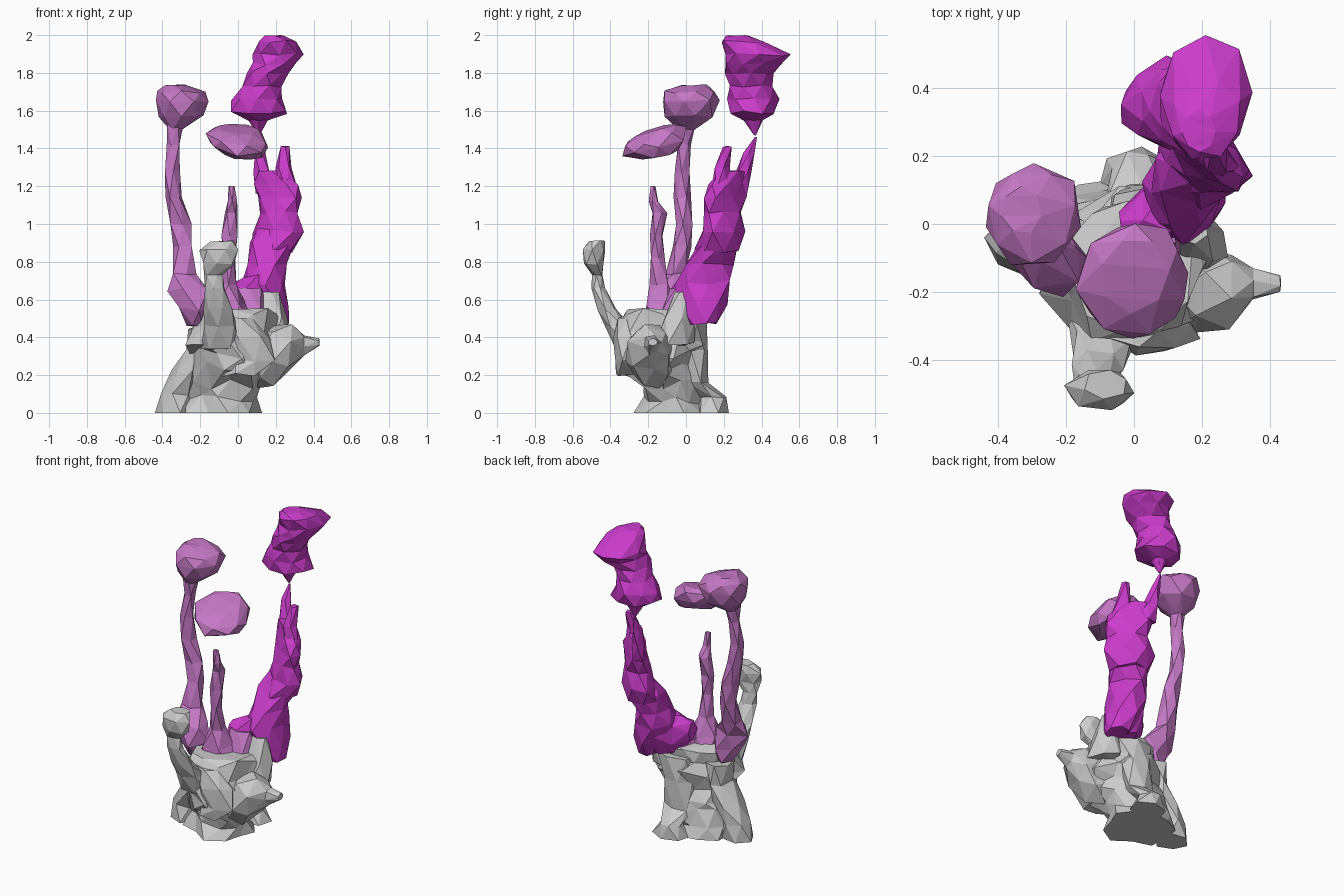
import bpy, bmesh, math, random

random.seed(11)


def colour(name, rgb):
    m = bpy.data.materials.new(name)
    m.diffuse_color = (*rgb, 1)
    return m


DEEP = colour("deep_purple", (0.6, 0.045, 0.6))
PALE = colour("pale_purple", (0.56, 0.19, 0.56))


def tube(name, rings, sides=6, mat=None, jitter=0.12, tilt=(0, 0), sideways=False, turn=0):
    """Craggy low-poly skin through rings (x, y, z, radius a, radius b), triangles staggered.
    Rings lie flat (turned by an angle about z), or stand across x when sideways."""
    bm = bmesh.new()
    loops = []
    phase = random.random()
    ct, st = math.cos(turn), math.sin(turn)
    for r, (x, y, z, a, b) in enumerate(rings):
        loop = []
        for i in range(sides):
            t = 2 * math.pi * (i + phase + 0.5 * (r % 2)) / sides
            k = 1 + random.uniform(-jitter, jitter)
            u, v = a * k * math.cos(t), b * k * math.sin(t)
            u, v = u * ct - v * st, u * st + v * ct
            w = random.uniform(-1, 1) * jitter * min(a, b)
            if sideways:
                p = (x + w, y + u, z + v)
            else:
                p = (x + u, y + v, z + w + u * tilt[0] + v * tilt[1])
            if z < 0.005:
                p = (p[0], p[1], 0)
            loop.append(bm.verts.new((p[0], p[1], min(2, max(0, p[2])))))
        loops.append(loop)
    for r in range(len(loops) - 1):
        lo, hi = loops[r], loops[r + 1]
        for i in range(sides):
            j = (i + 1) % sides
            if r % 2 == 0:
                bm.faces.new((lo[i], lo[j], hi[i]))
                bm.faces.new((lo[j], hi[j], hi[i]))
            else:
                bm.faces.new((lo[i], lo[j], hi[j]))
                bm.faces.new((lo[i], hi[j], hi[i]))
    bm.faces.new(loops[0][::-1])
    bm.faces.new(loops[-1])
    bmesh.ops.triangulate(bm, faces=[f for f in bm.faces if len(f.verts) > 3])
    bmesh.ops.recalc_face_normals(bm, faces=bm.faces)
    me = bpy.data.meshes.new(name)
    bm.to_mesh(me)
    bm.free()
    ob = bpy.data.objects.new(name, me)
    bpy.context.collection.objects.link(ob)
    if mat:
        me.materials.append(mat)
    return ob


# Grey rock: core, spreading feet, side spur and ledges
tube("rock_core", [
    (-0.08, -0.06, 0, .21, .19), (-0.07, -0.05, .07, .20, .15),
    (-0.06, -0.07, .15, .20, .17), (-0.03, -0.12, .24, .22, .21),
    (-0.01, -0.13, .31, .23, .22), (-0.01, -0.14, .38, .24, .22),
    (-0.01, -0.13, .46, .23, .21), (0.0, -0.12, .53, .18, .18)], 11, jitter=.17)
tube("rock_left_foot", [
    (-0.34, -0.06, 0, .10, .09), (-0.33, -0.06, .10, .09, .09),
    (-0.27, -0.06, .22, .09, .11), (-0.21, -0.06, .33, .06, .10),
    (-0.20, -0.07, .45, .07, .10)], 6, jitter=.14)
tube("rock_back_foot", [
    (0.0, 0.14, 0, .12, .09), (0.0, 0.15, .08, .07, .075),
    (0.0, 0.05, .16, .10, .075), (0.02, 0.04, .33, .10, .075),
    (0.04, 0.03, .47, .12, .08)], 6, jitter=.12)
tube("rock_side_spur", [
    (0.10, -0.17, .28, .14, .14), (0.20, -0.18, .31, .13, .16),
    (0.28, -0.19, .34, .11, .12), (0.35, -0.18, .36, .045, .05),
    (0.43, -0.175, .375, .025, .02)], 6, jitter=.15, sideways=True)
tube("rock_shoulder", [
    (0.17, -0.06, .36, .10, .11), (0.17, -0.04, .50, .10, .10),
    (0.17, -0.02, .64, .05, .04)], 6, jitter=.15)
tube("rock_front_ledge", [
    (0.02, -0.29, .20, .09, .08), (0.07, -0.31, .28, .12, .07),
    (0.05, -0.31, .40, .11, .07), (0.0, -0.29, .51, .09, .07)], 6, jitter=.17)

# Grey finger curling up at the front
tube("rock_finger", [
    (-0.08, -0.28, .34, .11, .10), (-0.09, -0.36, .46, .095, .07),
    (-0.11, -0.42, .55, .075, .05), (-0.12, -0.465, .66, .055, .035),
    (-0.13, -0.47, .73, .05, .03), (-0.10, -0.49, .79, .085, .055),
    (-0.10, -0.485, .86, .10, .065), (-0.08, -0.47, .91, .065, .045)], 6, jitter=.08)

# Pale crust, the left stalk with its cap, and the middle stalk with its floating cap
tube("left_stalk", [
    (-0.22, -0.10, .46, .05, .07), (-0.23, -0.11, .55, .10, .10),
    (-0.25, -0.11, .65, .11, .085), (-0.285, -0.06, .74, .065, .055),
    (-0.29, -0.02, .88, .052, .05), (-0.305, -0.01, 1.0, .057, .045),
    (-0.34, -0.02, 1.14, .048, .045), (-0.35, -0.02, 1.28, .042, .045),
    (-0.34, -0.01, 1.42, .035, .04), (-0.33, 0, 1.55, .05, .055)],
    5, PALE, .14)
tube("left_cap", [
    (-0.33, 0.0, 1.50, .035, .045), (-0.30, 0.02, 1.57, .12, .13),
    (-0.295, 0.025, 1.65, .145, .155), (-0.30, 0.025, 1.70, .13, .135),
    (-0.33, 0.04, 1.735, .06, .07)], 7, PALE, .06)
tube("middle_stalk", [
    (-0.05, -0.12, .46, .13, .11), (-0.05, -0.13, .57, .09, .09),
    (-0.05, -0.14, .68, .045, .05), (-0.045, -0.155, .82, .035, .04),
    (-0.045, -0.155, .94, .05, .035), (-0.035, -0.14, 1.06, .038, .045),
    (-0.03, -0.17, 1.12, .026, .025), (-0.035, -0.175, 1.20, .018, .014)],
    5, PALE, .12)
tube("middle_cap", [
    (0.03, -0.14, 1.365, .10, .10), (0.01, -0.165, 1.415, .16, .165),
    (-0.01, -0.17, 1.46, .165, .17), (0.0, -0.15, 1.505, .10, .11)],
    7, PALE, .07, tilt=(-.1, .28))
tube("crust_bridge", [
    (0.06, -0.06, .46, .12, .10), (0.05, -0.05, .55, .10, .09),
    (0.05, -0.03, .66, .07, .06)], 6, PALE, .15)

# Deep purple trunk: low lobe, round foot, then a flattened diagonal blade that forks
tube("trunk_lobe", [
    (-0.04, -0.01, .63, .05, .06), (0.03, 0.02, .61, .10, .12),
    (0.10, 0.06, .61, .13, .14), (0.18, 0.09, .61, .10, .12)],
    6, DEEP, .12, sideways=True)
tube("trunk_foot", [
    (0.20, 0.09, .47, .07, .08), (0.16, 0.09, .57, .11, .12),
    (0.145, 0.09, .69, .12, .14), (0.15, 0.12, .79, .10, .13),
    (0.18, 0.17, .89, .12, .11), (0.20, 0.195, .97, .09, .08)], 7, DEEP, .13)
tube("trunk_blade", [
    (0.18, 0.17, .86, .12, .11), (0.21, 0.19, .96, .15, .09),
    (0.215, 0.195, 1.06, .13, .075), (0.21, 0.21, 1.14, .14, .07),
    (0.205, 0.225, 1.21, .14, .06), (0.18, 0.25, 1.28, .10, .045)],
    7, DEEP, .12, turn=-0.7)
tube("right_prong", [
    (0.25, 0.19, 1.18, .07, .05), (0.24, 0.19, 1.30, .05, .04),
    (0.25, 0.22, 1.41, .025, .025)], 5, DEEP, .1, turn=-0.7)
tube("back_prong", [
    (0.15, 0.27, 1.16, .07, .05), (0.125, 0.305, 1.27, .05, .04),
    (0.115, 0.335, 1.38, .03, .03), (0.11, 0.37, 1.46, .006, .006)],
    5, DEEP, .1, turn=-0.7)

# Deep purple broken-off top with flared crown
tube("right_top", [
    (0.11, 0.365, 1.47, .006, .006), (0.11, 0.36, 1.55, .05, .05),
    (0.11, 0.35, 1.59, .155, .125), (0.10, 0.355, 1.66, .135, .13),
    (0.12, 0.35, 1.73, .11, .12), (0.15, 0.335, 1.80, .11, .125),
    (0.19, 0.35, 1.85, .125, .15), (0.215, 0.38, 1.90, .135, .18),
    (0.21, 0.31, 1.965, .105, .12), (0.19, 0.27, 1.998, .05, .06)], 8, DEEP, .08)
